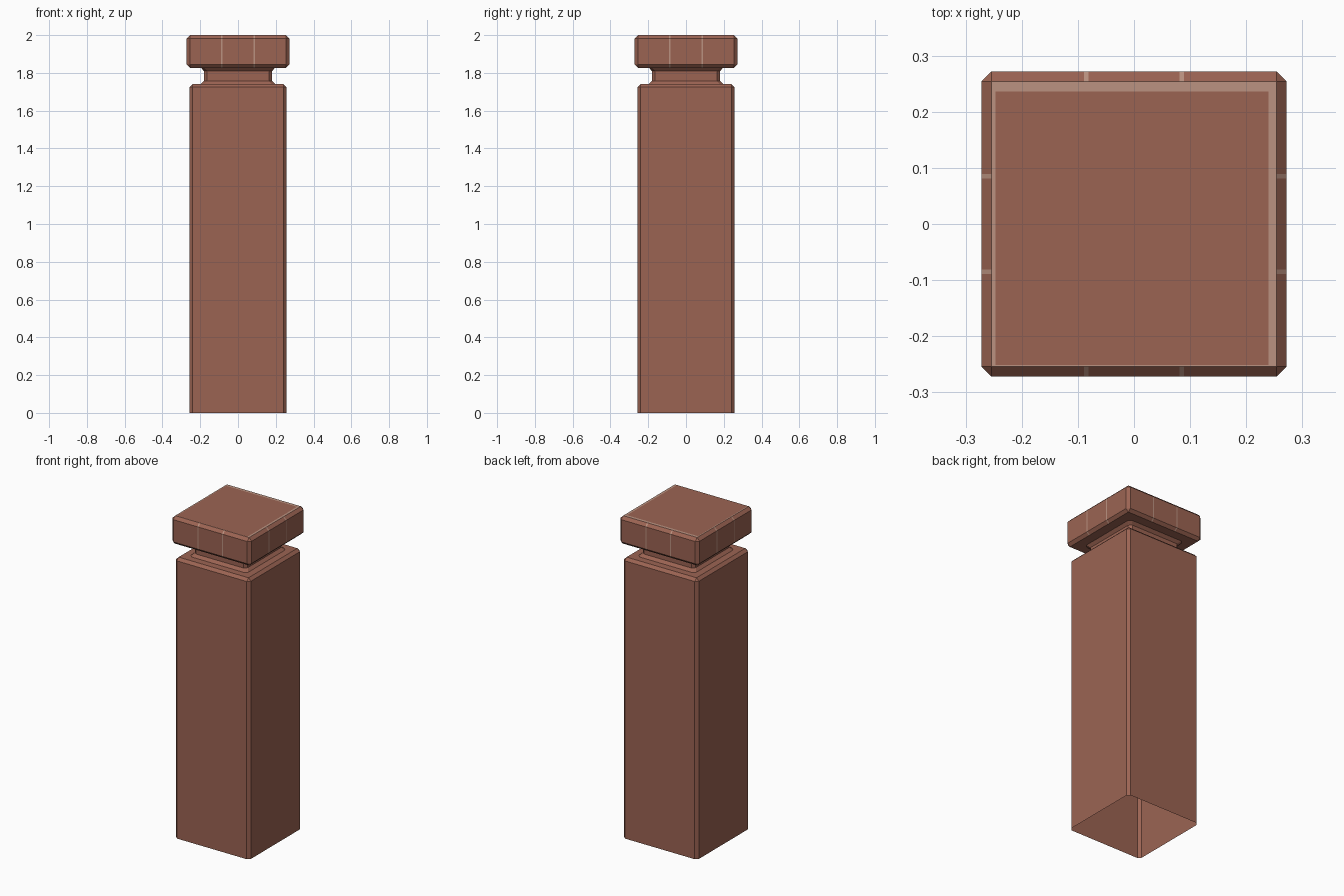
import bpy, bmesh

if "Cube" in bpy.data.objects:
    bpy.data.objects.remove(bpy.data.objects["Cube"])


def material(name, rgb):
    m = bpy.data.materials.new(name)
    m.diffuse_color = (*rgb, 1)
    m.use_nodes = True
    m.node_tree.nodes["Principled BSDF"].inputs["Base Color"].default_value = m.diffuse_color
    return m


brick = material("brick_red", (0.33, 0.127, 0.086))
mortar = material("pale_mortar", (0.50, 0.29, 0.22))


def ring(half, cut, z):
    """Square cross-section with cut corners."""
    b = half - cut
    pts = [(half, -b), (half, b), (b, half), (-b, half),
           (-half, b), (-half, -b), (-b, -half), (b, -half)]
    return [(x, y, z) for x, y in pts]


def loft(name, sections, cap_top=False, marker=None, cuts=()):
    bm = bmesh.new()
    rings = [[bm.verts.new(p) for p in ring(*s)] for s in sections]
    for lo, hi in zip(rings, rings[1:]):
        for i in range(8):
            j = (i + 1) % 8
            bm.faces.new((lo[i], lo[j], hi[j], hi[i]))
    if cap_top:
        bm.faces.new(rings[-1])
    bmesh.ops.remove_doubles(bm, verts=bm.verts, dist=0.0005)
    for axis, at in cuts:
        co, no = [0, 0, 0], [0, 0, 0]
        co[axis], no[axis] = at, 1
        bmesh.ops.bisect_plane(bm, geom=bm.verts[:] + bm.edges[:] + bm.faces[:],
                               plane_co=co, plane_no=no, dist=1e-5)
    bm.normal_update()
    if marker:
        for f in bm.faces:
            f.material_index = int(marker(f.calc_center_median(), f.normal))
    me = bpy.data.meshes.new(name)
    bm.to_mesh(me)
    bm.free()
    me.materials.append(brick)
    me.materials.append(mortar)
    ob = bpy.data.objects.new(name, me)
    bpy.context.collection.objects.link(ob)
    return ob


# Hollow shaft, open at the bottom, with bevelled shoulder and neck
loft("pillar_shaft", [
    (0.257, 0.017, 0), (0.257, 0.017, 1.724), (0.240, 0, 1.741),
    (0.197, 0.017, 1.741), (0.180, 0.017, 1.758), (0.180, 0.017, 1.81),
    (0.197, 0.017, 1.827)])


# Cap with a pale rim on top and two thin joints per side
def is_mortar(c, n):
    if n.z > 0.9:
        return c.x < -0.247 or c.x > 0.240 or c.y > 0.236 or c.y < -0.251
    if n.z < -0.9:
        return False
    along = c.x if abs(n.y) > abs(n.x) else c.y
    return 0.081 < abs(along) < 0.089


joints = [(a, s * v) for a in (0, 1) for s in (-1, 1) for v in (0.081, 0.089)]
rim = [(0, -0.247), (0, 0.240), (1, 0.236), (1, -0.251)]
loft("pillar_cap", [
    (0.197, 0.017, 1.827), (0.255, 0, 1.827), (0.272, 0.018, 1.844),
    (0.272, 0.018, 1.982), (0.254, 0, 2.0)],
    cap_top=True, marker=is_mortar, cuts=joints + rim)
